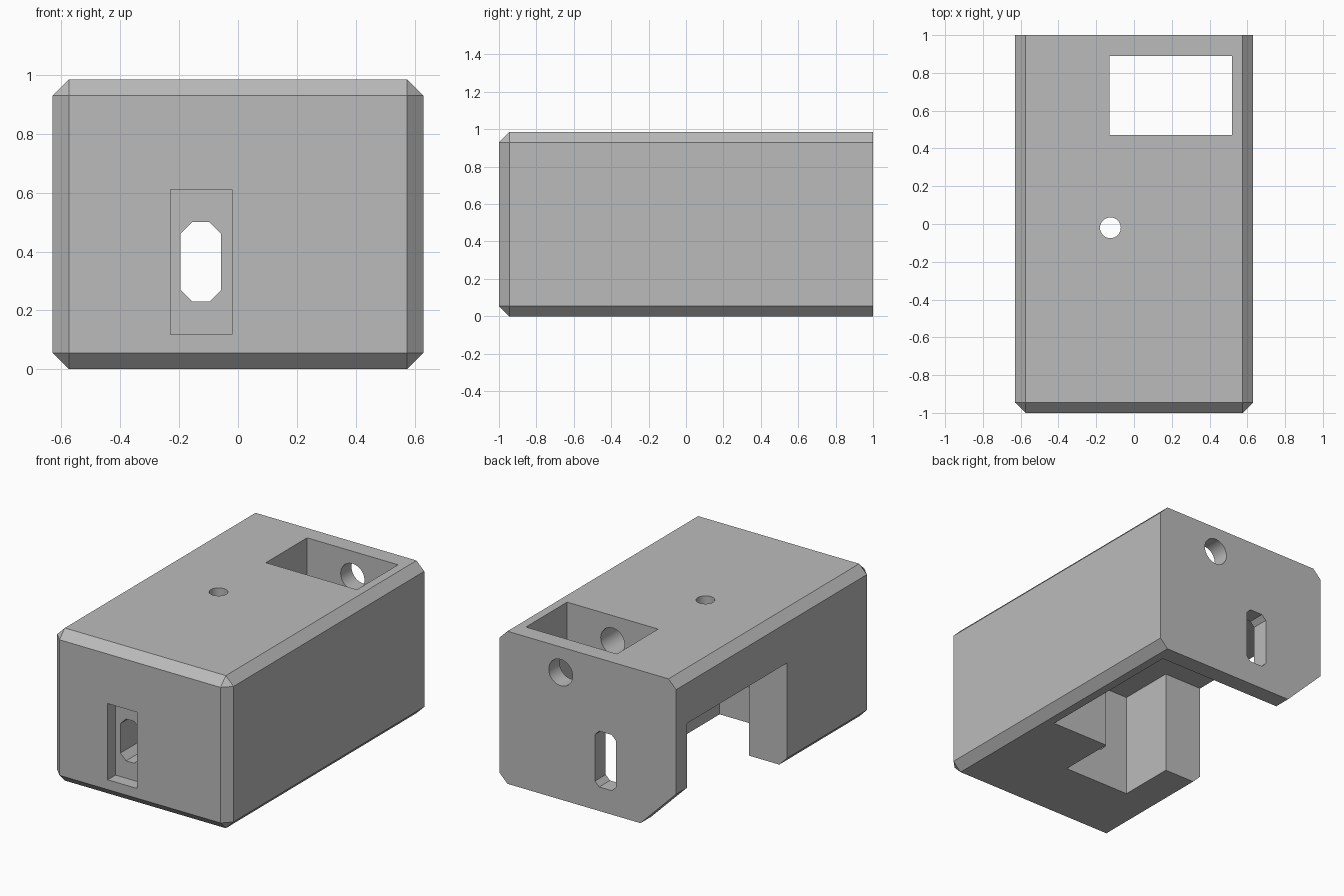
import bpy
import bmesh
import math
from mathutils import Vector

old = bpy.data.objects.get("Cube")
if old:
    bpy.data.objects.remove(old, do_unlink=True)

W, H, EDGE = 0.63, 0.985, 0.055      # half width, height, chamfer
CEIL = 0.67                          # ceiling of the cavity
SLOT_X = -0.125                      # centre line of slots and alcove
EYE_X, EYE_Z = 0.195, 0.82           # long bore centre

grey = bpy.data.materials.new("plain_grey")
grey.use_nodes = True
colour = (0.5, 0.5, 0.5, 1)
grey.diffuse_color = colour
grey.node_tree.nodes["Principled BSDF"].inputs["Base Color"].default_value = colour


def to_object(name, bm):
    bmesh.ops.recalc_face_normals(bm, faces=bm.faces)
    mesh = bpy.data.meshes.new(name)
    bm.to_mesh(mesh)
    bm.free()
    mesh.materials.append(grey)
    obj = bpy.data.objects.new(name, mesh)
    bpy.context.collection.objects.link(obj)
    return obj


def prism(name, points, start, end, axis="y"):
    """Extrude an outline: (x, z) along y, or (x, y) along z."""
    bm = bmesh.new()
    place = (lambda a, b, d: (a, d, b)) if axis == "y" else (lambda a, b, d: (a, b, d))
    face = bm.faces.new([bm.verts.new(place(a, b, start)) for a, b in points])
    grown = bmesh.ops.extrude_face_region(bm, geom=[face])["geom"]
    verts = [g for g in grown if isinstance(g, bmesh.types.BMVert)]
    bmesh.ops.translate(bm, verts=verts, vec=Vector(place(0, 0, end - start)))
    return to_object(name, bm)


def rect(x0, x1, y0, y1):
    return [(x0, y0), (x1, y0), (x1, y1), (x0, y1)]


def clipped(x0, x1, y0, y1, c):
    return [(x0 + c, y0), (x1 - c, y0), (x1, y0 + c), (x1, y1 - c),
            (x1 - c, y1), (x0 + c, y1), (x0, y1 - c), (x0, y0 + c)]


def circle(x, y, r, n=40):
    return [(x + r * math.cos(math.tau * i / n), y + r * math.sin(math.tau * i / n))
            for i in range(n)]


# Housing block, chamfered everywhere except around the back face
bm = bmesh.new()
bmesh.ops.create_cube(bm, size=1)
for v in bm.verts:
    v.co = (v.co.x * 2 * W, v.co.y * 2, (v.co.z + 0.5) * H)
edges = [e for e in bm.edges if not all(v.co.y > 0.9 for v in e.verts)]
bmesh.ops.bevel(bm, geom=edges, offset=EDGE, offset_type="OFFSET",
                segments=1, profile=0.5, affect="EDGES")
housing = to_object("housing", bm)

cutters = [
    # Main cavity, open below and on one side, with an alcove towards the front
    prism("cavity", rect(-0.9, 0.52, -0.13, 0.89), -0.2, CEIL, "z"),
    prism("alcove", rect(-0.36, 0.11, -0.5, 0.1), -0.2, CEIL, "z"),
    # Openings through the roof
    prism("roof_window", rect(-0.13, 0.52, 0.47, 0.89), 0.5, 1.2, "z"),
    prism("roof_hole", circle(SLOT_X, -0.02, 0.055), 0.5, 1.2, "z"),
    # Front recess and slot
    prism("front_recess", rect(-0.23, -0.02, 0.118, 0.61), -1.2, -0.92),
    prism("front_slot", clipped(-0.195, -0.057, 0.23, 0.5, 0.04), -1.1, -0.4),
    # Back wall slot, round bore and clipped lower corner
    prism("back_slot", clipped(-0.2, -0.05, 0.155, 0.515, 0.03), 0.8, 1.2),
    prism("bore", circle(EYE_X, EYE_Z, 0.085), 0.0, 1.2),
    prism("back_corner", [(-0.275, -0.1), (-0.73, 0.355), (-0.73, -0.1)], 0.85, 1.2),
]

bpy.ops.object.select_all(action="DESELECT")
bpy.context.view_layer.objects.active = housing
housing.select_set(True)
for cutter in cutters:
    cutter.hide_render = True
    mod = housing.modifiers.new(cutter.name, "BOOLEAN")
    mod.operation = "DIFFERENCE"
    mod.solver = "EXACT"
    mod.object = cutter
    bpy.ops.object.modifier_apply(modifier=mod.name)
    bpy.data.objects.remove(cutter, do_unlink=True)

bpy.ops.object.shade_smooth_by_angle(angle=math.radians(30))
